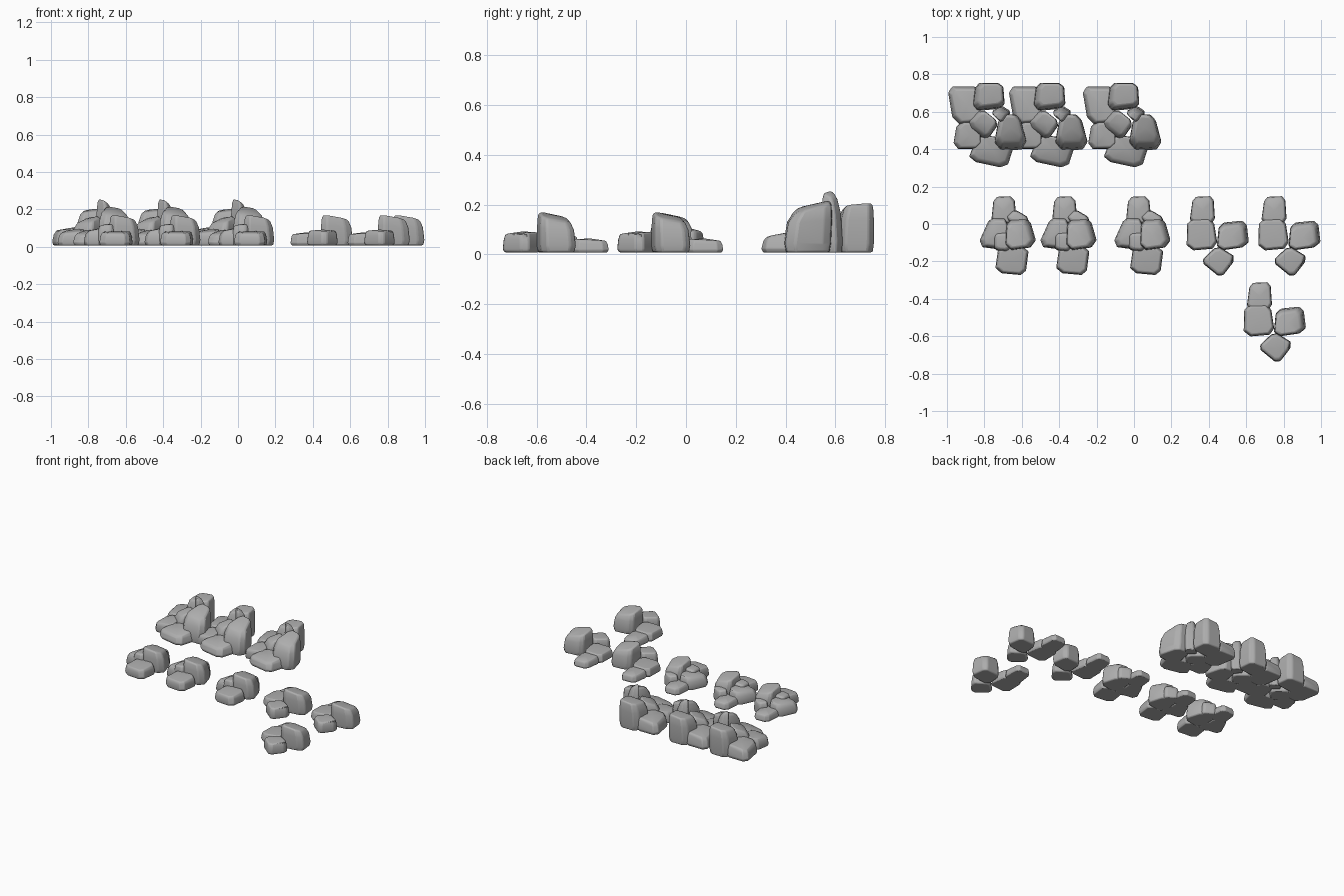
import bpy, bmesh, math, random
from mathutils import Vector

random.seed(4)
cube = bpy.data.objects.get("Cube")
if cube:
    bpy.data.objects.remove(cube, do_unlink=True)

stone = bpy.data.materials.new("grey_stone")
stone.use_nodes = True
GREY = (0.42, 0.42, 0.42, 1)
stone.diffuse_color = GREY
stone.node_tree.nodes["Principled BSDF"].inputs["Base Color"].default_value = GREY

# Each stone: name, four footprint corners, height, top scale, top shift, slope of the top
LARGE = [
    ("back_left", [(-.28, .735), (-.1, .735), (-.1, .54), (-.245, .53)], .1, .8, (.01, 0), (.1, 0)),
    ("back_tall", [(-.13, .755), (.02, .755), (.03, .62), (-.15, .6)], .2, .74, (.01, .01), (.1, .1)),
    ("left", [(-.225, .55), (-.1, .55), (-.1, .4), (-.25, .4)], .09, .8, (.01, 0), (.1, .1)),
    ("middle", [(-.18, .53), (-.1, .62), (0, .54), (-.07, .44)], .15, .7, (.01, .01), (.3, .2)),
    ("right_tall", [(0, .585), (.11, .58), (.157, .4), (-.035, .39)], .2, .66, (0, .025), (-.15, .25)),
    ("front", [(-.115, .48), (.09, .45), (.04, .295), (-.17, .34)], .085, .78, (0, .01), (.05, .15)),
    ("peak", [(-.045, .6), (.01, .635), (.065, .6), (.02, .54)], .245, .55, (-.01, -.015), (-.5, -.2)),
]
MEDIUM = [
    ("back", [(-.03, .145), (.08, .15), (.095, 0), (-.045, 0)], .062, .8, (0, 0), (0, -.05)),
    ("small_back", [(.03, .03), (.08, .08), (.165, .03), (.12, -.03)], .1, .75, (0, 0), (0, -.1)),
    ("right_tall", [(.04, .025), (.16, .035), (.205, -.12), (.03, -.145)], .155, .74, (-.01, -.01), (-.15, -.2)),
    ("left", [(-.05, .035), (.05, .03), (.03, -.14), (-.12, -.12)], .1, .75, (.01, 0), (.15, 0)),
    ("middle", [(-.03, -.045), (.06, -.04), (.06, -.15), (-.03, -.14)], .12, .75, (0, 0), (.1, 0)),
    ("front", [(-.005, -.12), (.16, -.12), (.14, -.275), (-.025, -.26)], .082, .82, (0, 0), (0, .08)),
]
SMALL = [
    ("back", [(.315, .145), (.425, .15), (.435, 0), (.295, 0)], .062, .8, (0, 0), (0, -.05)),
    ("left", [(.285, .03), (.425, .03), (.45, -.13), (.28, -.145)], .075, .84, (0, 0), (.05, 0)),
    ("right_tall", [(.455, .005), (.6, .02), (.617, -.12), (.44, -.145)], .155, .75, (-.01, -.01), (-.15, -.2)),
    ("front", [(.355, -.2), (.445, -.115), (.55, -.18), (.465, -.29)], .09, .82, (0, 0), (0, .05)),
]


def chamfered(corners):
    """Cut every corner of the footprint to give eight sides."""
    ring = []
    for i, corner in enumerate(corners):
        here = Vector(corner)
        for other in (corners[i - 1], corners[(i + 1) % 4]):
            ring.append(here.lerp(Vector(other), random.uniform(.14, .22)))
    return ring


def rock_mesh(name, corners, height, top, shift, slope):
    ring = chamfered(corners)
    centre = sum(ring, Vector((0, 0))) / len(ring)
    shift, slope = Vector(shift), Vector(slope)
    # Lowest ring to crown: relative height, width, share of shift and slope
    levels = [(0, .93, 0), (.2, 1, 0), (.68, .95, .35), (.92, (top + .95) / 2, .8), (1, top, 1)]
    bm = bmesh.new()
    rings = []
    for rise, width, share in levels:
        verts = []
        for p in ring:
            off = (p - centre) * width
            flat = centre + off + shift * share
            z = .008 + (height - .012) * rise + off.dot(slope) * share
            verts.append(bm.verts.new((flat.x, flat.y, z)))
        rings.append(verts)
    for low, high in zip(rings, rings[1:]):
        for i in range(len(ring)):
            j = (i + 1) % len(ring)
            bm.faces.new((low[i], low[j], high[j], high[i]))
    bm.faces.new(rings[0])
    # Slightly domed crown
    crown = bm.verts.new(sum((v.co for v in rings[-1]), Vector()) / len(ring) + Vector((0, 0, .006)))
    for i in range(len(ring)):
        bm.faces.new((rings[-1][i], rings[-1][(i + 1) % len(ring)], crown))
    bmesh.ops.recalc_face_normals(bm, faces=bm.faces)
    mesh = bpy.data.meshes.new(name)
    bm.to_mesh(mesh)
    bm.free()
    mesh.materials.append(stone)
    return mesh


def place_group(group, rocks, offsets):
    """Make each rock once and repeat the whole cluster at every offset."""
    for rock in rocks:
        name = f"{group}_{rock[0]}_rock"
        mesh = rock_mesh(name, *rock[1:])
        for x, y in offsets:
            obj = bpy.data.objects.new(name, mesh)
            obj.location = (x, y, 0)
            bpy.context.collection.objects.link(obj)
            bevel = obj.modifiers.new("worn_edges", "BEVEL")
            bevel.width = .007
            bevel.segments = 2
            bevel.limit_method = "ANGLE"
            bevel.angle_limit = math.radians(28)
            made.append(obj)


made = []
place_group("large", LARGE, [(0, 0), (-.395, 0), (-.72, 0)])
place_group("medium", MEDIUM, [(0, 0), (-.395, 0), (-.72, 0)])
place_group("small", SMALL, [(0, 0), (.383, 0), (.305, -.46)])

# Smooth shading with crisp ridges
bpy.ops.object.select_all(action="DESELECT")
for obj in made:
    obj.select_set(True)
bpy.context.view_layer.objects.active = made[0]
bpy.ops.object.shade_smooth_by_angle(angle=math.radians(30))
